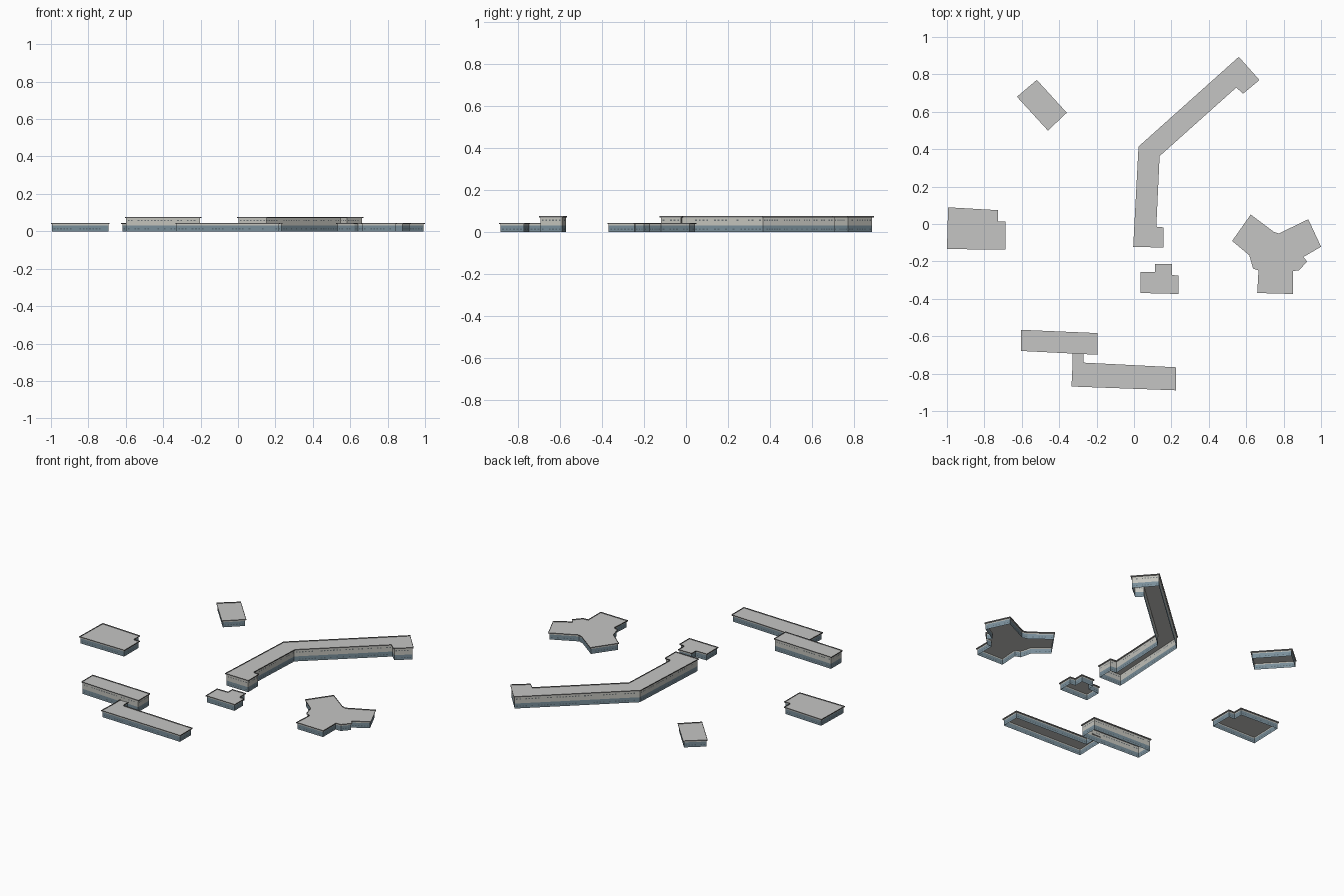
import bpy, bmesh, random
from mathutils import Vector

if "Cube" in bpy.data.objects:
    bpy.data.objects.remove(bpy.data.objects["Cube"])

random.seed(4)


def material(name, rgb):
    m = bpy.data.materials.new(name)
    m.diffuse_color = (*rgb, 1)
    m.use_nodes = True
    m.node_tree.nodes["Principled BSDF"].inputs["Base Color"].default_value = m.diffuse_color
    return m


GLASS, DARK_GLASS, PALE, WINDOW, RIM, ROOF = range(6)
MATS = [material("blue_grey_cladding", (0.19, 0.27, 0.32)),
        material("dark_glazing", (0.11, 0.155, 0.185)),
        material("pale_render", (0.54, 0.54, 0.50)),
        material("window_grey", (0.15, 0.17, 0.18)),
        material("rim_grey", (0.22, 0.22, 0.22)),
        material("roof_grey", (0.56, 0.56, 0.55))]


def inset(poly, d):
    """Move every edge of an anticlockwise outline inward by d."""
    out, n = [], len(poly)
    for i in range(n):
        p = poly[i]
        a = (p - poly[i - 1]).normalized()
        b = (poly[(i + 1) % n] - p).normalized()
        na, nb = Vector((-a.y, a.x)), Vector((-b.y, b.x))
        out.append(p + (na + nb) * (d / (1 + na.dot(nb))))
    return out


def building(name, outline, tall=False):
    poly = [Vector(p) for p in outline]
    n = len(poly)
    area = sum(poly[i - 1].x * poly[i].y - poly[i].x * poly[i - 1].y for i in range(n))
    if area < 0:
        poly.reverse()
    # eaves line, kept within the overall width, and the walls just inside it
    poly = [Vector((max(-1, min(1, p.x)), p.y)) for p in inset(poly, -0.004)]
    wall = inset(poly, 0.006)
    top = 0.077 if tall else 0.044
    deck = top - 0.006
    bm = bmesh.new()

    def face(pts, mat):
        f = bm.faces.new([bm.verts.new(p) for p in pts])
        f.material_index = mat
        f.normal_update()
        return f

    def quad(a, b, za, zb, mat):
        face([(*a, za), (*b, za), (*b, zb), (*a, zb)], mat)

    # wall bands: (bottom, top, main colour, opening colour or None)
    bands = [(0, 0.010, GLASS, None), (0.010, 0.017, GLASS, DARK_GLASS),
             (0.017, 0.031, GLASS, None)]
    if tall:
        bands += [(0.031, 0.054, PALE, None), (0.054, 0.061, PALE, WINDOW),
                  (0.061, deck, PALE, None)]
    else:
        bands += [(0.031, deck, PALE, None)]

    for i in range(n):
        j = (i + 1) % n
        a, b = wall[i], wall[j]
        for z0, z1, main, opening in bands:
            if opening is None:
                quad(a, b, z0, z1, main)
                continue
            # evenly spaced openings with a plain margin at both ends
            count = max(1, round((b - a).length / 0.018)) * 2 + 1
            for k in range(count):
                is_open = k % 2 == 1 and random.random() < 0.8
                quad(a.lerp(b, k / count), a.lerp(b, (k + 1) / count),
                     z0, z1, opening if is_open else main)
        # thin upstanding parapet around the roof
        quad(poly[i], poly[j], deck, top, RIM)

    # roof deck, overhanging the walls; the block is open underneath
    roof = face([(*p, deck) for p in poly], ROOF)
    bmesh.ops.triangulate(bm, faces=[roof], ngon_method='EAR_CLIP')
    me = bpy.data.meshes.new(name)
    bm.to_mesh(me)
    bm.free()
    for m in MATS:
        me.materials.append(m)
    bpy.context.collection.objects.link(bpy.data.objects.new(name, me))


building("west_block", [(-1, -.13), (-.69, -.133), (-.69, .01), (-.73, .01),
                        (-.73, .07), (-.99, .085)])
building("northwest_block", [(-.62, .68), (-.46, .505), (-.365, .595), (-.52, .765)])
building("long_bent_block", [(0, -.118), (.155, -.122), (.155, -.022), (.115, -.018),
                             (.133, .365), (.547, .735), (.583, .702), (.665, .77),
                             (.56, .888), (.028, .412)], tall=True)
building("small_pavilion", [(.04, -.365), (.235, -.37), (.235, -.28), (.2, -.276),
                            (.2, -.218), (.115, -.218), (.115, -.26), (.04, -.26)])
building("three_wing_block", [(.53, -.09), (.62, -.165), (.64, -.235), (.67, -.245),
                              (.663, -.365), (.845, -.37), (.845, -.247), (.88, -.245),
                              (.92, -.2), (.90, -.175), (1, -.12), (.93, .02),
                              (.775, -.055), (.745, -.045), (.625, .045)])
building("south_tall_block", [(-.6, -.675), (-.2, -.695), (-.2, -.587), (-.6, -.57)], tall=True)
building("south_low_block", [(-.33, -.865), (.22, -.885), (.22, -.77), (-.275, -.745),
                             (-.275, -.688), (-.325, -.688), (-.325, -.76)])
